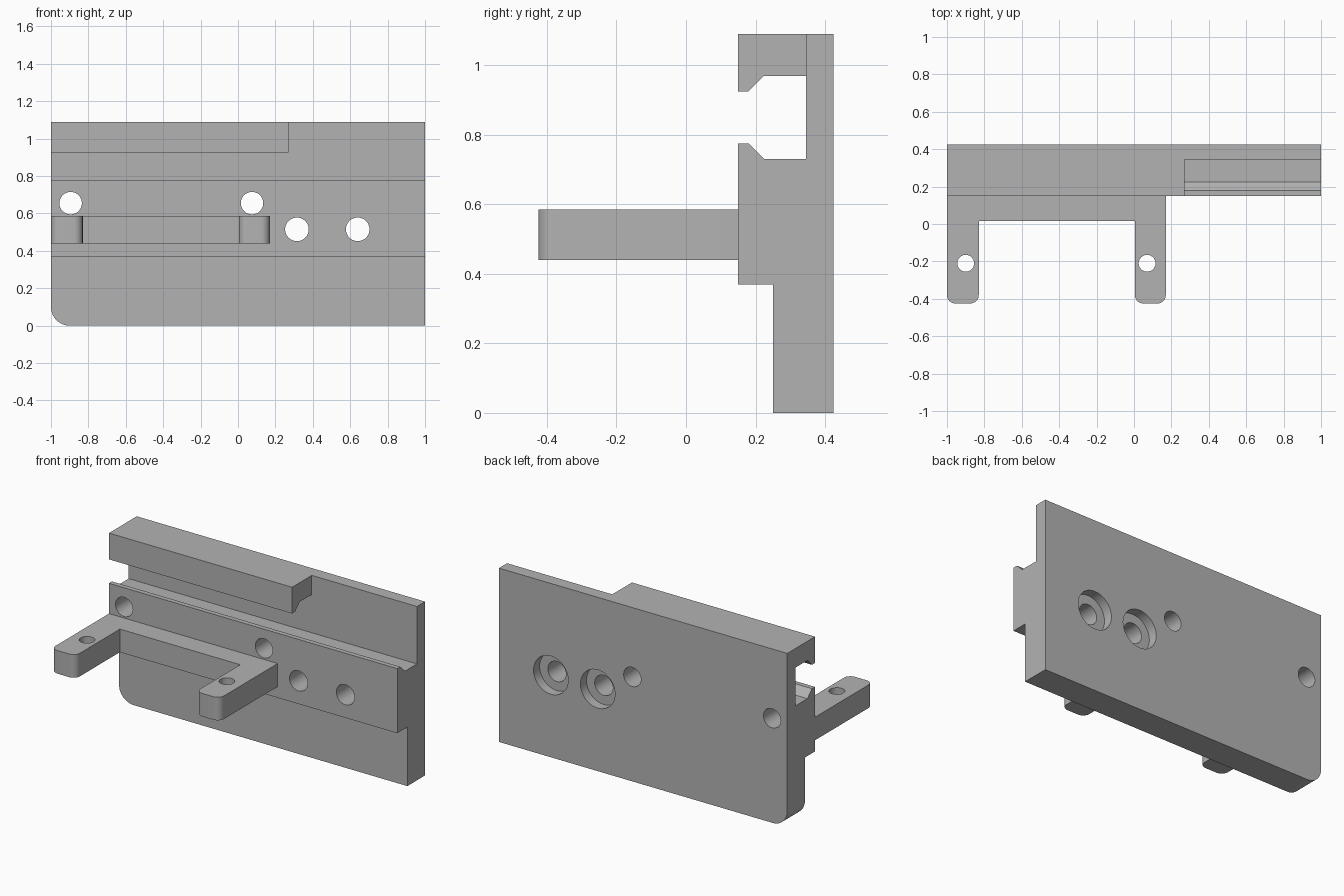
import bpy, bmesh, math
from mathutils import Vector, Matrix

cube = bpy.data.objects.get("Cube")
if cube:
    bpy.data.objects.remove(cube, do_unlink=True)

GREY = (0.45, 0.45, 0.45, 1)
mat = bpy.data.materials.new("plain grey")
mat.use_nodes = True
mat.diffuse_color = GREY
mat.node_tree.nodes["Principled BSDF"].inputs["Base Color"].default_value = GREY


def finish(name, bm):
    bmesh.ops.recalc_face_normals(bm, faces=bm.faces)
    mesh = bpy.data.meshes.new(name)
    bm.to_mesh(mesh)
    bm.free()
    mesh.materials.append(mat)
    obj = bpy.data.objects.new(name, mesh)
    bpy.context.collection.objects.link(obj)
    return obj


def prism(name, outline, depth, is_rounded=None, radius=0):
    """Extrude a flat outline, then round the straight edges picked by a rule."""
    bm = bmesh.new()
    face = bm.faces.new([bm.verts.new(p) for p in outline])
    out = bmesh.ops.extrude_face_region(bm, geom=[face])
    bmesh.ops.translate(bm, vec=depth,
                        verts=[v for v in out["geom"] if isinstance(v, bmesh.types.BMVert)])
    if is_rounded:
        edges = [e for e in bm.edges if is_rounded(e)]
        bmesh.ops.bevel(bm, geom=edges, offset=radius, segments=10,
                        profile=0.5, affect='EDGES')
    return finish(name, bm)


def cylinder(name, start, end, radius):
    start, end = Vector(start), Vector(end)
    axis = end - start
    bm = bmesh.new()
    turn = axis.to_track_quat('Z', 'Y').to_matrix().to_4x4()
    bmesh.ops.create_cone(bm, cap_ends=True, segments=48, radius1=radius, radius2=radius,
                          depth=axis.length,
                          matrix=Matrix.Translation((start + end) / 2) @ turn)
    return finish(name, bm)


def cut(target, cutter):
    mod = target.modifiers.new(cutter.name, 'BOOLEAN')
    mod.operation = 'DIFFERENCE'
    mod.solver = 'EXACT'
    mod.object = cutter
    bpy.context.view_layer.objects.active = target
    bpy.ops.object.modifier_apply(modifier=mod.name)
    bpy.data.objects.remove(cutter, do_unlink=True)


# Slotted back plate: side profile swept across the width, one lower corner rounded
side = [(.15, 1.09), (.425, 1.09), (.425, 0), (.25, 0), (.25, .37), (.15, .37),
        (.15, .775), (.18, .775), (.225, .73), (.345, .73), (.345, .97),
        (.225, .97), (.18, .925), (.15, .925)]
plate = prism("back_plate", [(-1, y, z) for y, z in side], (2, 0, 0),
              lambda e: all(v.co.x < -.99 and v.co.z < .01 for v in e.verts), .1)

# Upper hook stops short of the left end
notch = [(.27, 0, .85), (1.2, 0, .85), (1.2, 0, 1.3), (.27, 0, 1.3)]
cut(plate, prism("hook_notch", notch, (0, .345, 0)))

# Mounting holes, two of them counterbored from the back
for x, z, r in ((-.895, .655, .06), (.075, .655, .06), (.315, .515, .063), (.64, .515, .063)):
    cut(plate, cylinder("mounting_hole", (x, 0, z), (x, .6, z), r))
    if x > .2:
        cut(plate, cylinder("counterbore", (x, .365, z), (x, .6, z), .12))

# Two-armed bracket with rounded arm tips
plan = [(-1, .15), (-1, -.425), (-.83, -.425), (-.83, .015),
        (.005, .015), (.005, -.425), (.17, -.425), (.17, .15)]
bracket = prism("bracket_arms", [(x, y, .44) for x, y in plan], (0, 0, .145),
                lambda e: all(v.co.y < -.42 for v in e.verts)
                and abs(e.verts[0].co.z - e.verts[1].co.z) > .1, .045)
for x in (-.9, .07):
    cut(bracket, cylinder("arm_hole", (x, -.21, .3), (x, -.21, .7), .045))

# Smooth the curved walls, keep the machined edges sharp
for obj in (plate, bracket):
    bpy.ops.object.select_all(action='DESELECT')
    obj.select_set(True)
    bpy.context.view_layer.objects.active = obj
    bpy.ops.object.shade_smooth_by_angle(angle=math.radians(30))
